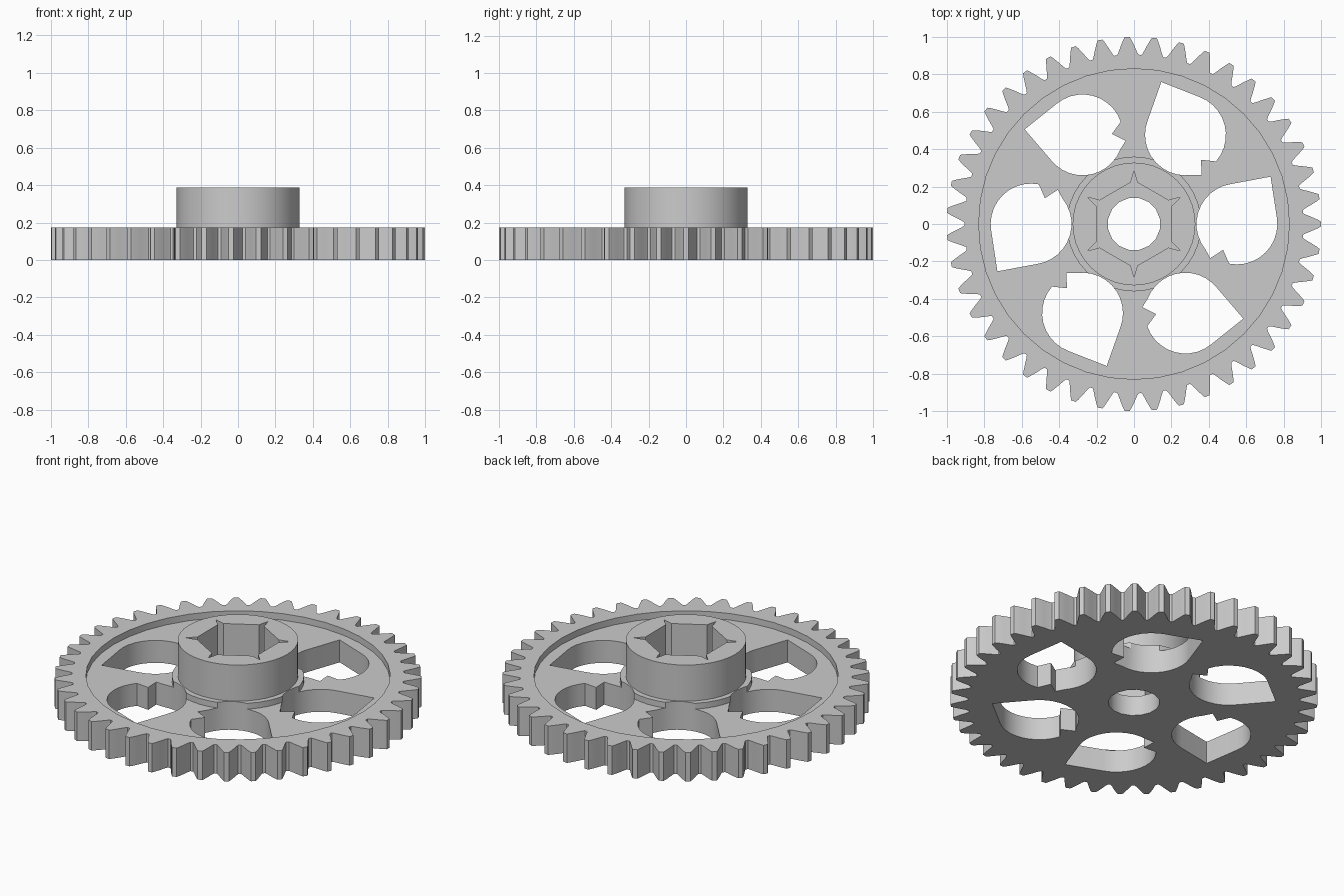
import bpy, bmesh, math
from mathutils import Matrix

if "Cube" in bpy.data.objects:
    bpy.data.objects.remove(bpy.data.objects["Cube"])

grey = bpy.data.materials.new("plain_grey")
grey.diffuse_color = (0.6, 0.6, 0.6, 1)
grey.use_nodes = True
grey.node_tree.nodes["Principled BSDF"].inputs["Base Color"].default_value = grey.diffuse_color

TEETH = 43
WEB_Z, COLLAR_Z, RIM_Z, HUB_Z = 0.135, 0.17, 0.174, 0.387


def polar(r, deg, cx=0.0):
    a = math.radians(deg)
    return (cx + r * math.cos(a), r * math.sin(a))


def circle(r, n, phase=0.0):
    return [polar(r, phase + 360 * i / n) for i in range(n)]


def prism(name, outline, z0, z1):
    """Extrude a counter-clockwise outline from z0 to z1."""
    bm = bmesh.new()
    base = bm.faces.new([bm.verts.new((x, y, z0)) for x, y in outline])
    top = bmesh.ops.extrude_face_region(bm, geom=[base], use_keep_orig=True)
    bmesh.ops.translate(bm, vec=(0, 0, z1 - z0),
                        verts=[g for g in top["geom"] if isinstance(g, bmesh.types.BMVert)])
    bmesh.ops.recalc_face_normals(bm, faces=bm.faces)
    mesh = bpy.data.meshes.new(name)
    bm.to_mesh(mesh)
    bm.free()
    mesh.materials.append(grey)
    obj = bpy.data.objects.new(name, mesh)
    bpy.context.collection.objects.link(obj)
    return obj


def combine(target, tool, operation):
    """Apply a boolean and remove the tool."""
    mod = target.modifiers.new("bool", "BOOLEAN")
    mod.operation, mod.solver, mod.object = operation, "EXACT", tool
    bpy.context.view_layer.objects.active = target
    bpy.ops.object.modifier_apply(modifier=mod.name)
    bpy.data.objects.remove(tool)


# Toothed wheel: one tooth profile as (fraction of pitch, radius)
half = [(0.09, 1.0), (0.15, 0.985), (0.27, 0.95), (0.37, 0.92), (0.44, 0.905)]
tooth = [(-f, r) for f, r in reversed(half)] + half
pitch = 360 / TEETH
gear = prism("gear_wheel",
             [polar(r, (i + f) * pitch) for i in range(TEETH) for f, r in tooth], 0, RIM_Z)

# Recessed web inside the rim
combine(gear, prism("recess_cutter", circle(0.83, 40), WEB_Z, 0.5), "DIFFERENCE")

# Collar and hub
combine(gear, prism("collar", circle(0.36, 40), 0.05, COLLAR_Z), "UNION")
combine(gear, prism("hub", circle(0.328, 40), 0.03, HUB_Z), "UNION")

# Six teardrop openings, each with a small inward notch
arc_a = [polar(0.216, a, 0.55) for a in range(98, 230, 11)]
arc_b = [polar(0.216, 259 + 110.7 * i / 10, 0.55) for i in range(11)]
opening = arc_a + [(0.407, -0.183), (0.476, -0.138)] + arc_b + [(0.73, 0.253)]
for k in range(6):
    cutter = prism("opening_cutter", opening, -0.1, 0.5)
    cutter.data.transform(Matrix.Rotation(k * math.pi / 3, 4, "Z"))
    combine(gear, cutter, "DIFFERENCE")

# Hexagonal socket with pointed corner reliefs
socket = []
for k in range(6):
    a = 30 + 60 * k
    socket += [polar(0.223, a - 4.5), polar(0.285, a), polar(0.223, a + 4.5)]
combine(gear, prism("socket_cutter", socket, 0.12, 0.5), "DIFFERENCE")

# Round shaft bore
combine(gear, prism("bore_cutter", circle(0.141, 16, 11.25), -0.1, 0.5), "DIFFERENCE")

# Smooth round walls, keep edges crisp
bpy.ops.object.select_all(action="DESELECT")
gear.select_set(True)
bpy.context.view_layer.objects.active = gear
bpy.ops.object.shade_smooth_by_angle(angle=math.radians(25))
